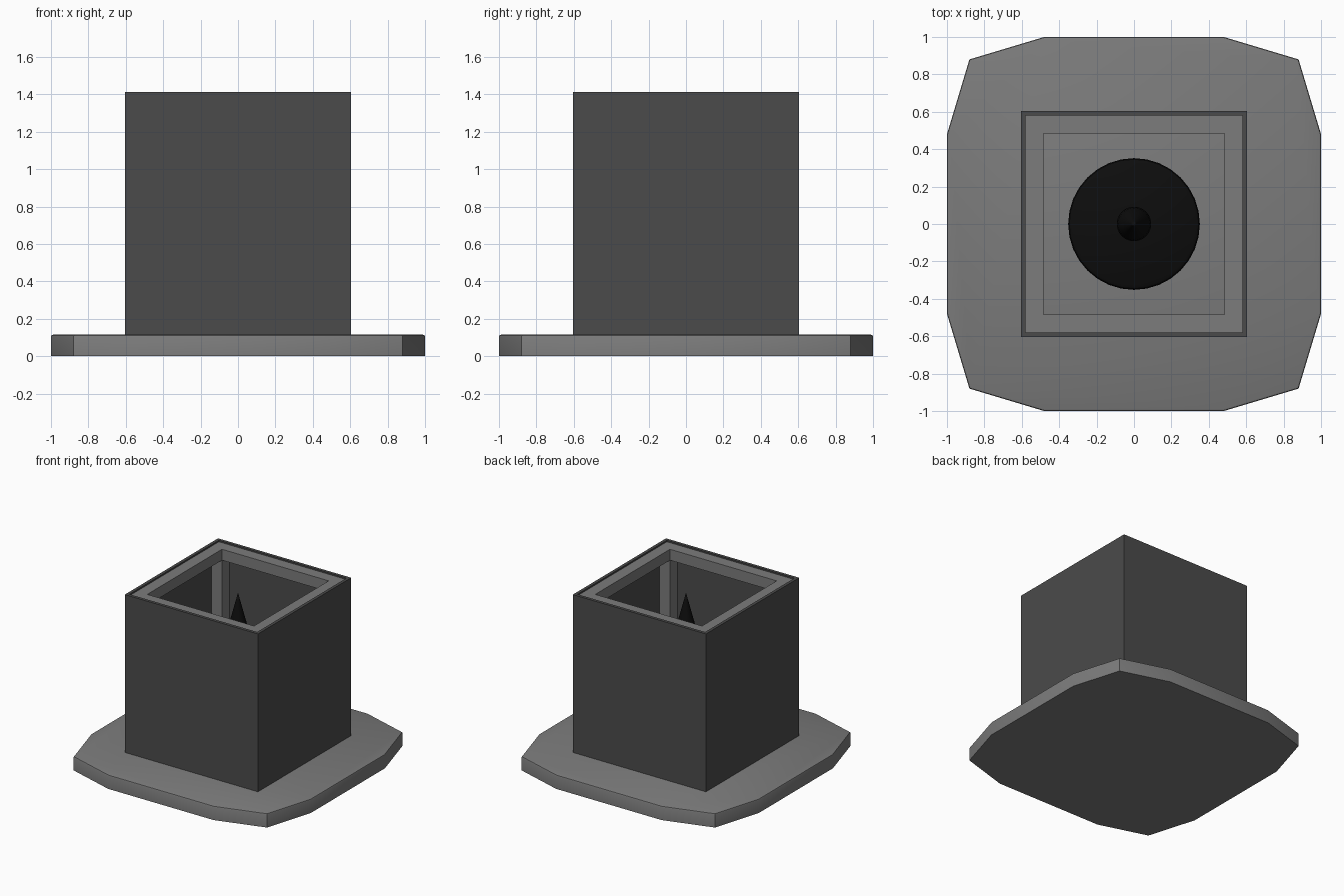
import bpy, bmesh
from math import radians, cos, sin, pi

if "Cube" in bpy.data.objects:
    bpy.data.objects.remove(bpy.data.objects["Cube"])


def material(name, v):
    m = bpy.data.materials.new(name)
    m.diffuse_color = (v, v, v, 1)
    m.use_nodes = True
    m.node_tree.nodes["Principled BSDF"].inputs["Base Color"].default_value = m.diffuse_color
    return m


GREY = material("grey_metal", 0.2)
DARK = material("dark_panel", 0.07)
BLACK = material("black_wax", 0.004)


def finish(name, bm, mat, smooth=False):
    bmesh.ops.recalc_face_normals(bm, faces=bm.faces)
    me = bpy.data.meshes.new(name)
    bm.to_mesh(me)
    bm.free()
    me.materials.append(mat)
    ob = bpy.data.objects.new(name, me)
    bpy.context.collection.objects.link(ob)
    if smooth:
        bpy.context.view_layer.objects.active = ob
        ob.select_set(True)
        bpy.ops.object.shade_smooth_by_angle(angle=radians(35))
        ob.select_set(False)
    return ob


def add_box(bm, x0, x1, y0, y1, z0, z1):
    vs = bmesh.ops.create_cube(bm, size=1)["verts"]
    for v in vs:
        v.co.x = x1 if v.co.x > 0 else x0
        v.co.y = y1 if v.co.y > 0 else y0
        v.co.z = z1 if v.co.z > 0 else z0


def lathe(name, profile, sides, mat):
    bm = bmesh.new()
    vs = [bm.verts.new((r, 0, z)) for r, z in profile]
    es = [bm.edges.new(p) for p in zip(vs, vs[1:])]
    bmesh.ops.spin(bm, geom=vs + es, axis=(0, 0, 1), cent=(0, 0, 0),
                   angle=2 * pi, steps=sides)
    bmesh.ops.remove_doubles(bm, verts=bm.verts, dist=1e-4)
    return finish(name, bm, mat, True)


# Base plate: twelve-sided slab with a softened top edge
BASE = 0.115
bm = bmesh.new()
ring = []
for k in range(4):
    c, s = round(cos(k * pi / 2)), round(sin(k * pi / 2))
    for x, y in ((1, 0.48), (0.88, 0.88), (0.48, 1)):
        ring.append(bm.verts.new((c * x - s * y, s * x + c * y, 0)))
bottom = bm.faces.new(ring)
top = bmesh.ops.extrude_face_region(bm, geom=[bottom], use_keep_orig=True)["geom"]
for v in top:
    if isinstance(v, bmesh.types.BMVert):
        v.co.z = BASE
edges = [e for e in bm.edges if all(v.co.z > 0.1 for v in e.verts)]
bmesh.ops.bevel(bm, geom=edges, offset=0.012, segments=2, profile=0.5, affect='EDGES')
finish("base_plate", bm, GREY, True)

# Outer panels: four thin walls, open at the top
bm = bmesh.new()
add_box(bm, -0.605, 0.605, -0.605, 0.605, BASE, 1.412)
bmesh.ops.recalc_face_normals(bm, faces=bm.faces)
bmesh.ops.delete(bm, geom=[f for f in bm.faces if abs(f.normal.z) > 0.5],
                 context='FACES_ONLY')
panels = finish("side_panels", bm, DARK)
sol = panels.modifiers.new("thickness", 'SOLIDIFY')
sol.thickness = 0.025
sol.offset = -1
sol.use_even_offset = True

# Inner frame: corner posts with top and bottom rails
OUT, IN, TOP, BAR = 0.585, 0.485, 1.40, 0.09
bm = bmesh.new()
for sx in (-1, 1):
    for sy in (-1, 1):
        xs, ys = sorted((sx * IN, sx * OUT)), sorted((sy * IN, sy * OUT))
        add_box(bm, *xs, *ys, BASE + BAR, TOP - BAR)
finish("corner_posts", bm, GREY)

for name, z0, z1 in (("top_rail", TOP - BAR, TOP), ("bottom_rail", BASE, BASE + BAR)):
    bm = bmesh.new()
    loops = [[bm.verts.new((sx * r, sy * r, z))
              for sx, sy in ((-1, -1), (1, -1), (1, 1), (-1, 1))]
             for r, z in ((OUT, z0), (OUT, z1), (IN, z1), (IN, z0))]
    for a, b in zip(loops, loops[1:] + loops[:1]):
        for i in range(4):
            j = (i + 1) % 4
            bm.faces.new((a[i], a[j], b[j], b[i]))
    finish(name, bm, GREY)

# Candle and pointed flame
lathe("candle", [(0, BASE), (0.352, BASE), (0.352, 0.82), (0.346, 0.84),
                 (0.33, 0.85), (0, 0.85)], 32, BLACK)
lathe("flame", [(0, 0.84), (0.05, 0.86), (0.08, 0.90), (0.092, 0.96),
                (0.085, 1.03), (0.062, 1.12), (0.036, 1.22),
                (0.015, 1.30), (0, 1.36)], 24, BLACK)
